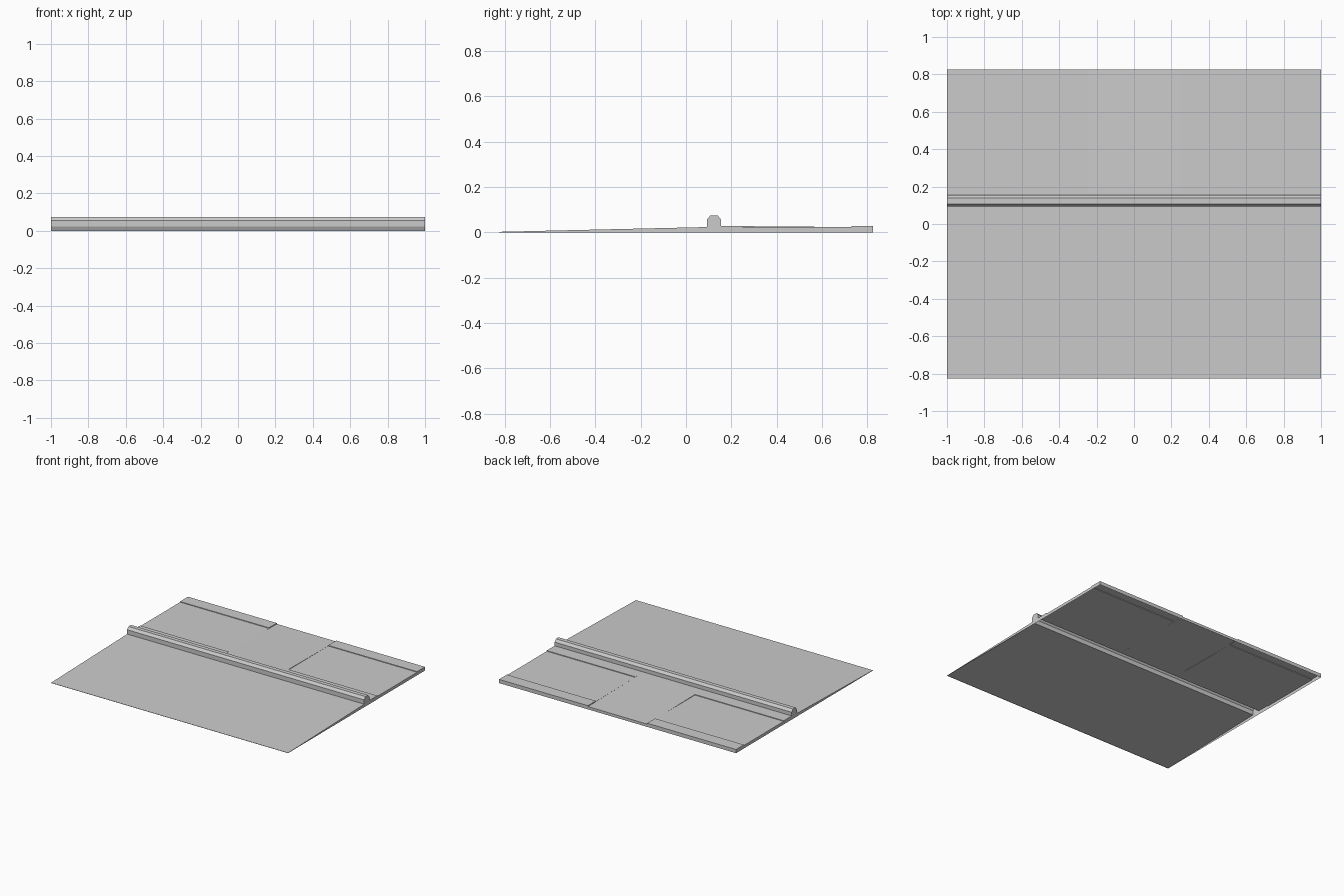
import bpy, bmesh

if "Cube" in bpy.data.objects:
    bpy.data.objects.remove(bpy.data.objects["Cube"])

# (y, z) cross-sections, front to back
front = [(-0.825, 0.0), (-0.825, 0.002), (0.0925, 0.023)]
ridge = [(0.0925, 0.023), (0.0925, 0.056), (0.108, 0.075), (0.139, 0.075),
         (0.1545, 0.056), (0.1545, 0.028)]
side = [(0.1545, 0.028), (0.25, 0.028), (0.25, 0.023), (0.73, 0.023),
        (0.73, 0.028), (0.825, 0.028), (0.825, 0.0)]
centre = [(0.1545, 0.028), (0.25, 0.027), (0.25, 0.027), (0.73, 0.022),
          (0.73, 0.022), (0.825, 0.021), (0.825, 0.0)]
HALF, GAP = 1.0, 0.25


def make(name, faces):
    bm = bmesh.new()
    for f in faces:
        bm.faces.new([bm.verts.new(p) for p in f])
    bmesh.ops.remove_doubles(bm, verts=bm.verts, dist=0.0001)
    me = bpy.data.meshes.new(name)
    bm.to_mesh(me)
    bm.free()
    ob = bpy.data.objects.new(name, me)
    bpy.context.collection.objects.link(ob)


def sweep(profile, x0, x1):
    # open shell running along x, facing up and outward
    return [[(x0, *a), (x1, *a), (x1, *b), (x0, *b)]
            for a, b in zip(profile, profile[1:])]


def cap(profile, sign):
    # end wall at x = +-1 down to the ground
    pts = [(sign * HALF, *p) for p in profile]
    return pts[::-1] if sign > 0 else pts


# sloping front apron and chamfered hollow ridge
make("front_ramp", sweep(front, -HALF, HALF)
     + [cap(front + [(0.0925, 0)], s) for s in (1, -1)])
make("ridge", sweep(ridge, -HALF, HALF)
     + [cap([(0.0925, 0)] + ridge + [(0.1545, 0)], s) for s in (1, -1)])

# recessed side decks with raised borders, left and right
for label, s in (("right", 1), ("left", -1)):
    x0, x1 = (GAP, HALF) if s > 0 else (-HALF, -GAP)
    make(label + "_deck", sweep(side, x0, x1) + [cap([(0.1545, 0)] + side, s)])

# central walkway with small steps where it meets the side decks
steps = []
for s in (-1, 1):
    for i in (0, 2, 4):
        q = [(s * GAP, *p) for p in (side[i], side[i + 1], centre[i + 1], centre[i])]
        if i == 0:
            q = q[:3]
        steps.append(q if (s > 0) == (i == 2) else q[::-1])
make("central_walkway", sweep(centre, -GAP, GAP) + steps)
